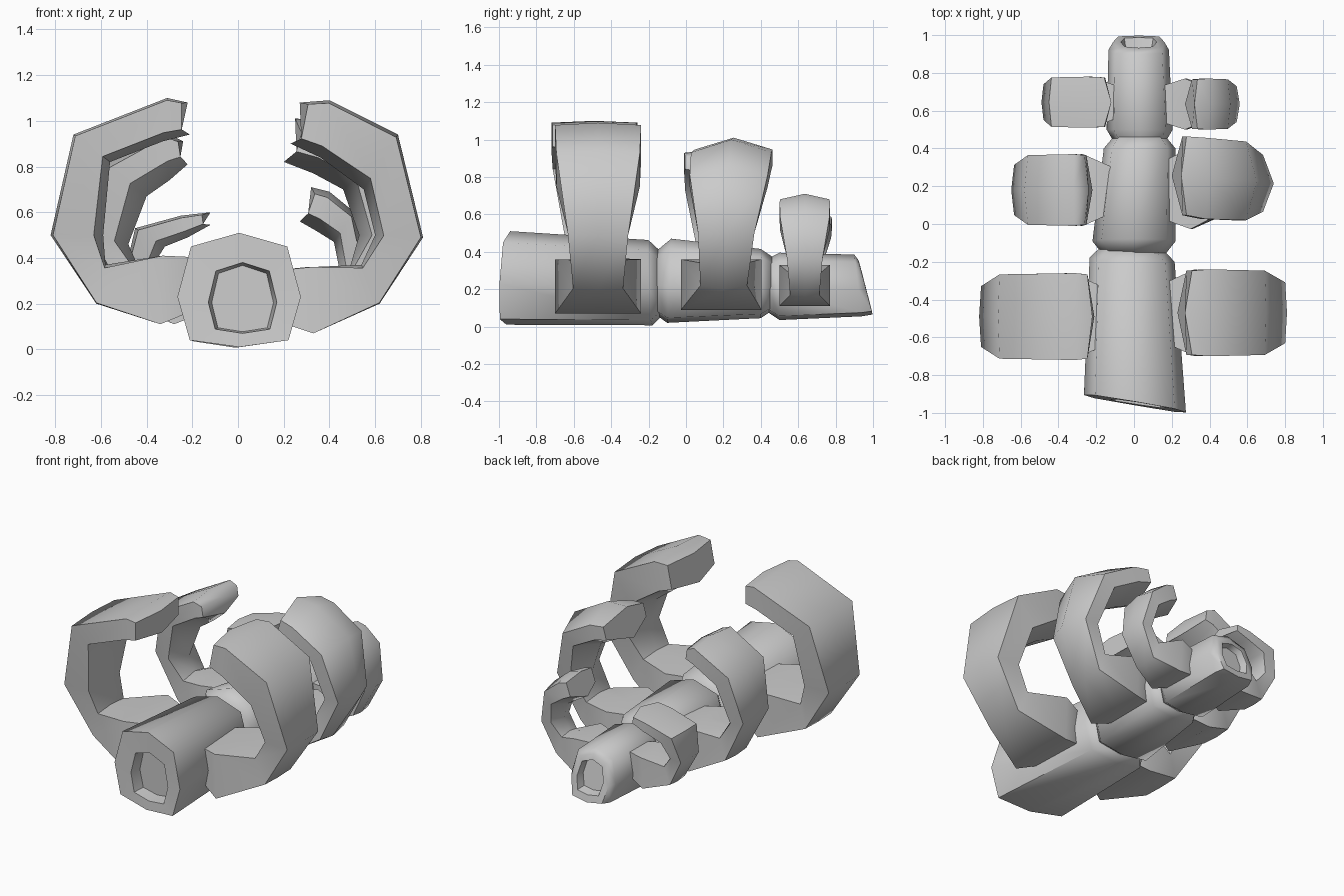
import bpy
import math

if "Cube" in bpy.data.objects:
    bpy.data.objects.remove(bpy.data.objects["Cube"])

# Eight-sided spine section, slightly squared towards the bottom
OCT = [(0, 1), (.78, .76), (1, -.12), (.8, -.88),
       (0, -1), (-.8, -.88), (-1, -.12), (-.78, .76)]


def loft(name, rings):
    """Skin a chain of equal-length vertex rings and cap both ends."""
    n = len(rings[0])
    verts = [v for ring in rings for v in ring]
    faces = [list(range(n)), list(range(len(verts) - n, len(verts)))[::-1]]
    for a in range(0, len(verts) - n, n):
        for i in range(n):
            j = (i + 1) % n
            faces.append((a + i, a + n + i, a + n + j, a + j))
    mesh = bpy.data.meshes.new(name)
    mesh.from_pydata(verts, [], faces)
    mesh.update()
    obj = bpy.data.objects.new(name, mesh)
    bpy.context.collection.objects.link(obj)
    bpy.context.view_layer.objects.active = obj
    for o in bpy.context.selected_objects:
        o.select_set(False)
    obj.select_set(True)
    bpy.ops.object.mode_set(mode='EDIT')
    bpy.ops.mesh.select_all(action='SELECT')
    bpy.ops.mesh.normals_make_consistent(inside=False)
    bpy.ops.object.mode_set(mode='OBJECT')
    bpy.ops.object.shade_smooth_by_angle(angle=math.radians(60))


def spine(name, rings):
    """Each ring: y, centre x, centre z, radius x, radius z, tilt x, tilt z."""
    loft(name, [[(cx + u * rx, y + u * rx * tx + v * rz * tz, cz + v * rz)
                 for u, v in OCT] for y, cx, cz, rx, rz, tx, tz in rings])


def rib(name, front, back, path, rim=0.05, edge=.8, drift=0.0):
    """Path stations: outer x, z, inner x, z. The square root turns into a
    rounded section with an inner ridge; rim drops the outer corners and
    edge sets how far in the side faces reach."""
    widths = [.6, 1, .58, .7, .97, 1, .97]
    upper = [0, 0, .4, .9, 1, 1, 1]
    half = (back - front) / 2
    rings = []
    for k, ((ox, oz, ix, iz), w, s) in enumerate(zip(path, widths, upper)):
        mid = (front + back) / 2 + drift * (k / 3 - 1)
        t0, t1 = rim * s, 1 - s * (1 - edge)
        pull = .3 if k == 6 else 0      # tip corners lag behind the middle
        px, pz, qx, qz = path[k - 1]

        def point(t, side):
            x, z = ox + (ix - ox) * t, oz + (iz - oz) * t
            if side:
                x += (px + (qx - px) * t - x) * pull
                z += (pz + (qz - pz) * t - z) * pull
            return (x, mid + side * half * w, z)
        rings.append([point(0, 0), point(t0, 1), point(t1, 1),
                      point(1, 0), point(t1, -1), point(t0, -1)])
    loft(name, rings)


# Spine: three tapering segments, hollowed at the open ends
spine("spine_front", [
    (-.87, .02, .222, .135, .145, -.1, 0),
    (-.95, .02, .225, .15, .155, -.15, .04),
    (-.95, .005, .26, .27, .25, -.17, .04),
    (-.19, -.01, .235, .225, .228, -.05, -.05),
    (-.13, -.01, .235, .165, .17, -.05, -.05)])
spine("spine_middle", [
    (-.16, 0, .24, .165, .17, 0, .05),
    (-.09, 0, .245, .22, .225, 0, .05),
    (.40, .03, .23, .19, .185, 0, 0),
    (.46, .03, .23, .14, .145, 0, 0)])
spine("spine_back", [
    (.44, .03, .22, .14, .145, 0, 0),
    (.50, .03, .215, .175, .18, 0, 0),
    (.92, .025, .22, .16, .165, 0, -.12),
    (.96, .025, .21, .135, .145, 0, -.26),
    (.96, .025, .215, .095, .105, 0, -.26),
    (.91, .025, .215, .085, .095, 0, -.2)])

# Front pair of ribs
rib("front_rib_right", -.70, -.24, [
    (.12, .14, .12, .34), (.33, .07, .32, .36), (.62, .20, .54, .37),
    (.81, .49, .60, .50), (.70, .94, .55, .70), (.40, 1.09, .36, .84),
    (.27, 1.08, .23, .90)])
rib("front_rib_left", -.72, -.26, [
    (-.12, .20, -.12, .40), (-.34, .11, -.33, .41), (-.62, .20, -.58, .37),
    (-.82, .50, -.59, .50), (-.72, .94, -.56, .82), (-.31, 1.1, -.33, .91),
    (-.22, 1.08, -.21, .94)])

# Middle pair of ribs
rib("middle_rib_right", .00, .43, [
    (.10, .14, .10, .34), (.31, .09, .30, .36), (.55, .20, .49, .36),
    (.74, .50, .53, .50), (.65, .86, .46, .70), (.40, 1.0, .33, .77),
    (.25, 1.01, .20, .82)], rim=.3, edge=.7, drift=.04)
rib("middle_rib_left", -.01, .37, [
    (-.10, .18, -.10, .38), (-.28, .11, -.27, .39), (-.49, .20, -.44, .37),
    (-.65, .50, -.48, .46), (-.58, .81, -.40, .67), (-.32, .95, -.30, .74),
    (-.24, .91, -.22, .81)], rim=.1, edge=.6)

# Back pair of ribs
rib("back_rib_right", .50, .77, [
    (.10, .16, .10, .31), (.28, .11, .27, .33), (.45, .16, .40, .30),
    (.56, .36, .44, .37), (.51, .60, .42, .47), (.40, .69, .34, .52),
    (.32, .71, .27, .56)], rim=.15, edge=.7)
rib("back_rib_left", .51, .78, [
    (-.08, .18, -.08, .33), (-.23, .14, -.22, .34), (-.39, .18, -.34, .31),
    (-.49, .36, -.37, .37), (-.45, .53, -.32, .45), (-.25, .585, -.22, .49),
    (-.12, .60, -.12, .545)], rim=.1, edge=.7)
